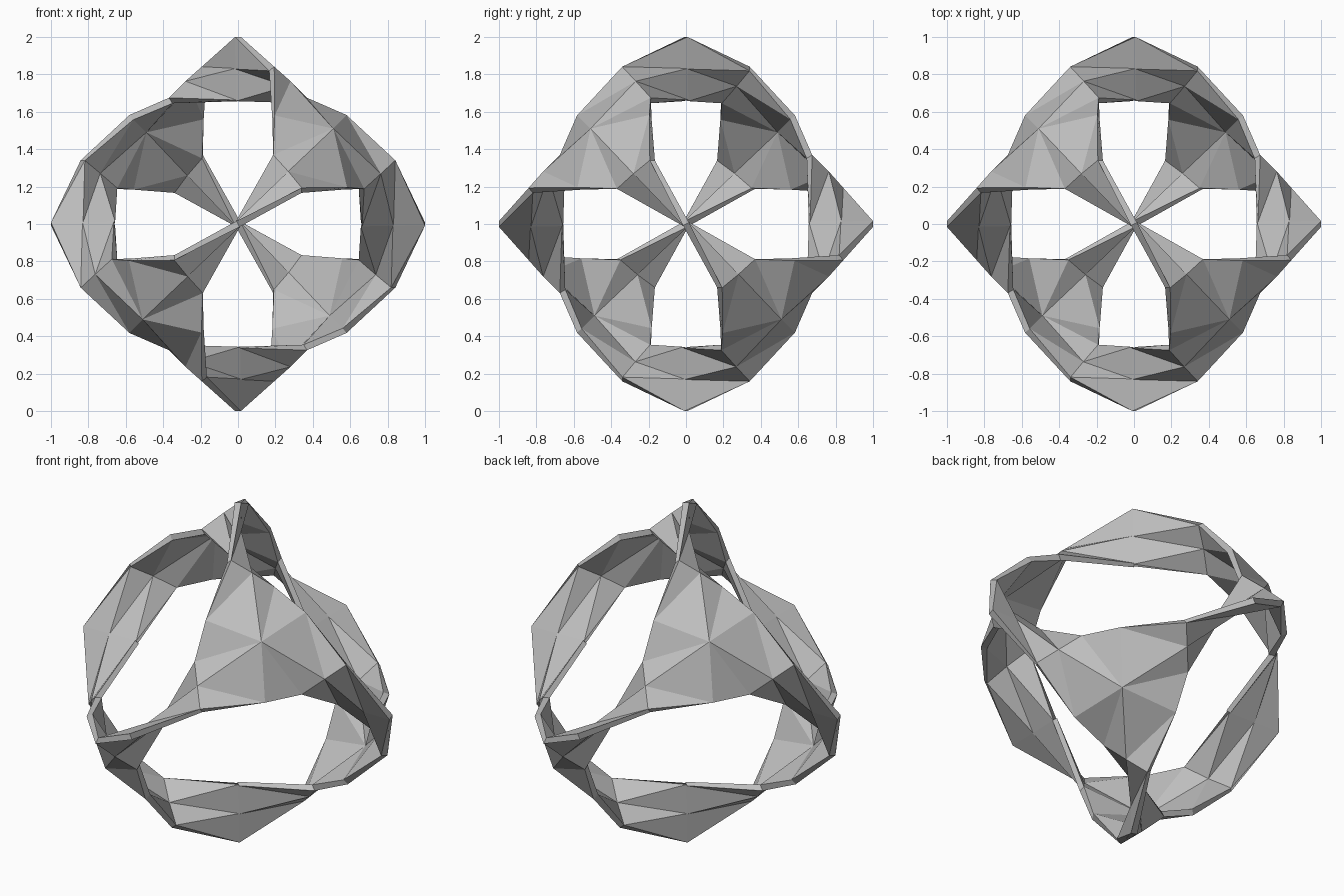
import bpy
import bmesh
from mathutils import Vector

default_cube = bpy.data.objects.get("Cube")
if default_cube:
    bpy.data.objects.remove(default_cube, do_unlink=True)

# One plain light grey material
grey = bpy.data.materials.new("plain_light_grey")
grey.use_nodes = True
colour = (0.51, 0.51, 0.51, 1)
grey.diffuse_color = colour
grey.node_tree.nodes["Principled BSDF"].inputs["Base Color"].default_value = colour

# Key points of one twisted arm, reaching up to the tip on the z axis
ARM = {
    "tip_outer": (0, 0, 1),
    "tip_middle": (0, 0, 0.83),
    "tip_inner": (0, 0, 0.66),
    "high_edge": (0.18, 0.34, 0.83),
    "ridge": (0.27, 0.27, 0.75),
    "low_edge": (0.36, 0.19, 0.66),
    "rim": (0.19, 0.57, 0.57),
}


def turned(point, steps):
    """Turn a point about the body diagonal by thirds."""
    for _ in range(steps):
        point = (point[2], point[0], point[1])
    return Vector(point)


def build_shield(name, signs):
    """Three-armed shield filling one octant, given thickness."""
    bm = bmesh.new()
    scale = Vector(signs)
    centre = bm.verts.new(Vector((0.5, 0.5, 0.5)) * scale)
    arms = [{key: bm.verts.new(turned(p, i) * scale) for key, p in ARM.items()}
            for i in range(3)]

    for i, arm in enumerate(arms):
        o, n, t = arm["tip_outer"], arm["tip_middle"], arm["tip_inner"]
        p, m, q = arm["high_edge"], arm["ridge"], arm["low_edge"]
        rim, next_low = arm["rim"], arms[(i + 2) % 3]["low_edge"]
        # Blade that twists to run edge-on into the tip
        for tri in ((o, n, p), (n, m, p), (n, t, m), (t, q, m)):
            bm.faces.new(tri)
        # Shallow dome around the middle of the shield
        for tri in ((p, m, rim), (m, centre, rim), (m, q, centre),
                    (rim, centre, next_low)):
            bm.faces.new(tri)

    bmesh.ops.recalc_face_normals(bm, faces=bm.faces)
    mesh = bpy.data.meshes.new(name)
    bm.to_mesh(mesh)
    bm.free()
    mesh.materials.append(grey)
    shield = bpy.data.objects.new(name, mesh)
    bpy.context.collection.objects.link(shield)
    shield.location.z = 1
    solid = shield.modifiers.new("thickness", "SOLIDIFY")
    solid.thickness = 0.035
    solid.offset = 0


# Four shields in alternate octants, meeting at the six tips
build_shield("upper_front_left_shield", (1, -1, 1))
build_shield("upper_back_right_shield", (-1, 1, 1))
build_shield("lower_front_right_shield", (-1, -1, -1))
build_shield("lower_back_left_shield", (1, 1, -1))
